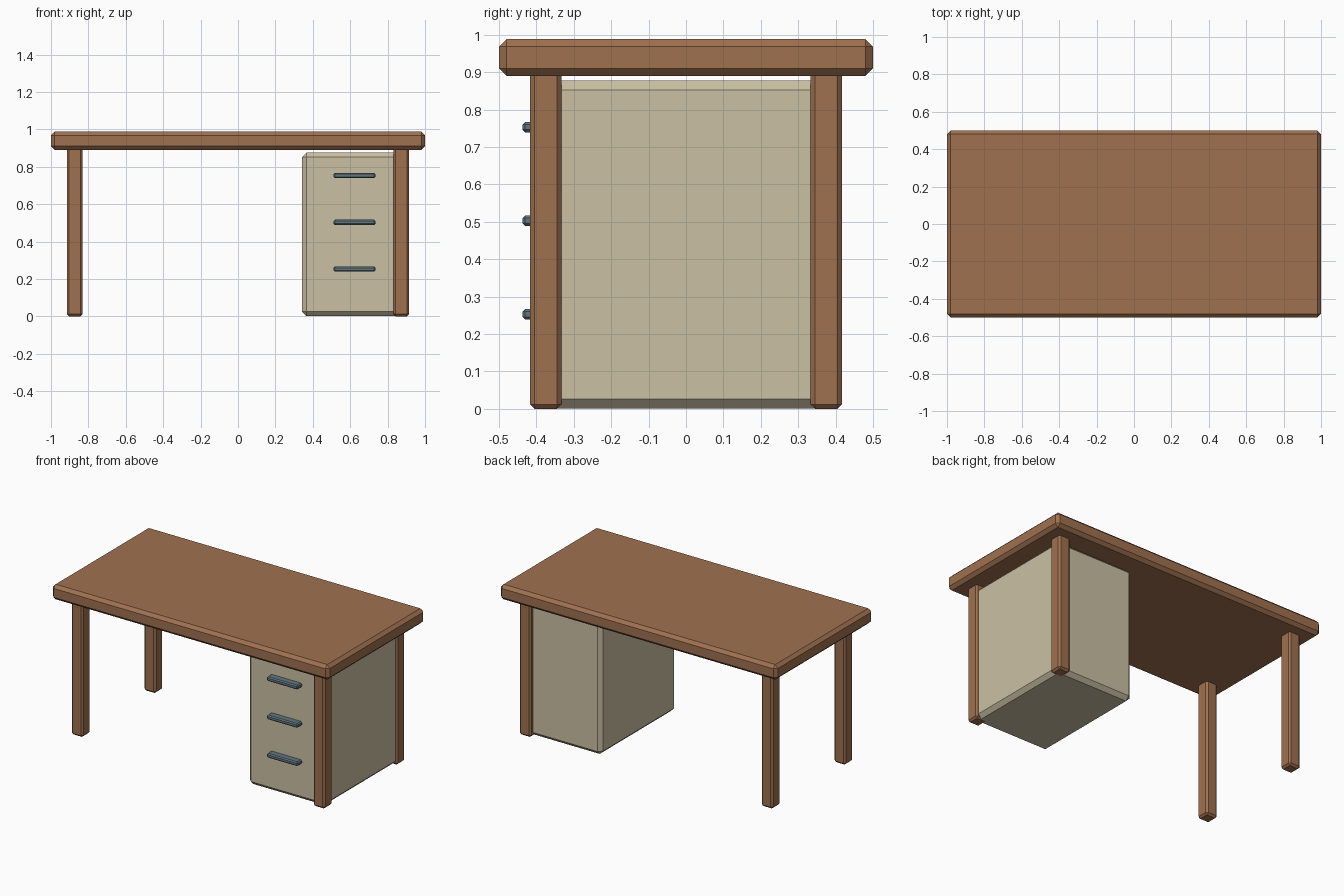
import bpy

if "Cube" in bpy.data.objects:
    bpy.data.objects.remove(bpy.data.objects["Cube"])


def make_material(name, colour):
    mat = bpy.data.materials.new(name)
    mat.diffuse_color = (*colour, 1.0)
    mat.use_nodes = True
    mat.node_tree.nodes["Principled BSDF"].inputs["Base Color"].default_value = mat.diffuse_color
    return mat


wood = make_material("brown wood", (0.35, 0.165, 0.08))
cream = make_material("cream panel", (0.60, 0.53, 0.37))
slate = make_material("slate metal", (0.12, 0.18, 0.21))


def chamfered_box(name, low, high, chamfer, mat):
    """Box between two corners with a single flat chamfer on every edge."""
    centre = [(a + b) / 2 for a, b in zip(low, high)]
    bpy.ops.mesh.primitive_cube_add(size=1, location=centre)
    box = bpy.context.object
    box.name = name
    box.scale = [b - a for a, b in zip(low, high)]
    bpy.ops.object.transform_apply(location=False, rotation=False, scale=True)
    box.data.materials.append(mat)
    bevel = box.modifiers.new("chamfer", "BEVEL")
    bevel.width = chamfer
    bevel.segments = 1
    return box


# Table top
chamfered_box("table_top", (-1, -0.5, 0.89), (1, 0.5, 0.988), 0.02, wood)

# Four legs, reaching up to the underside of the top
LEG = 0.042
for side, x in (("left", -0.873), ("right", 0.873)):
    for end, y in (("front", -0.375), ("back", 0.375)):
        chamfered_box(f"leg_{end}_{side}", (x - LEG, y - LEG, 0),
                      (x + LEG, y + LEG, 0.905), 0.012, wood)

# Drawer cabinet between the right legs
chamfered_box("drawer_cabinet", (0.342, -0.39, 0.001), (0.902, 0.39, 0.877), 0.025, cream)

# Drawer handles
for i, z in enumerate((0.253, 0.503, 0.753)):
    chamfered_box(f"drawer_handle_{i + 1}", (0.511, -0.437, z - 0.014),
                  (0.735, -0.385, z + 0.014), 0.007, slate)
